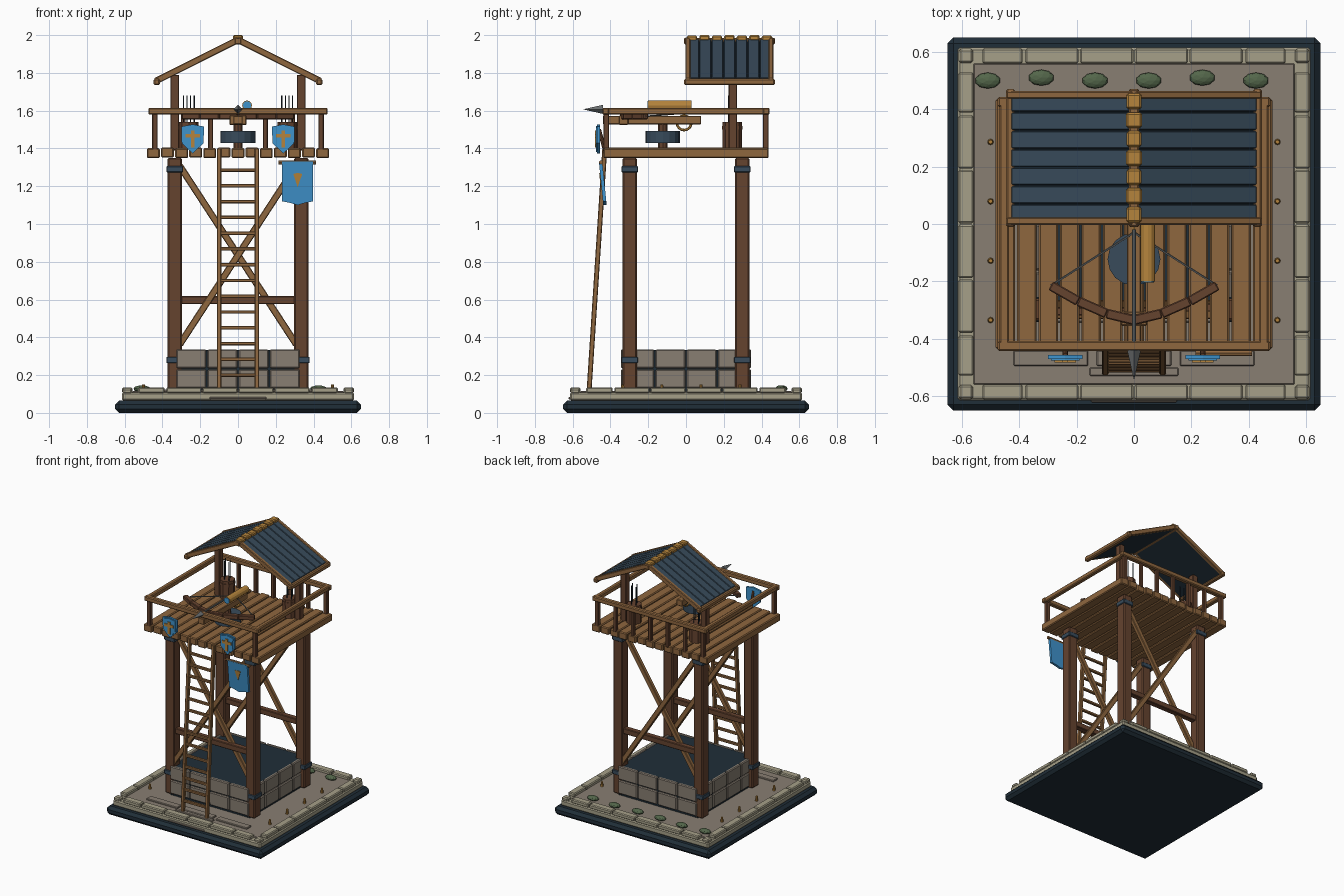
import bpy, bmesh, math
from mathutils import Vector, Matrix

cube = bpy.data.objects.get("Cube")
if cube:
    bpy.data.objects.remove(cube, do_unlink=True)


def material(name, hex_code):
    srgb = [int(hex_code[i:i + 2], 16) / 255 for i in (0, 2, 4)]
    colour = [c / 12.92 if c < 0.04 else ((c + 0.055) / 1.055) ** 2.4 for c in srgb] + [1]
    m = bpy.data.materials.new(name)
    m.use_nodes = True
    m.diffuse_color = colour
    m.node_tree.nodes["Principled BSDF"].inputs["Base Color"].default_value = colour
    return m


WOOD = material("warm wood", "8F673F")
DARK = material("dark wood", "65432F")
GOLD = material("gold", "B5843C")
SLATE = material("slate", "384B5B")
INK = material("dark base", "202E38")
STONE = material("pale stone", "A6A089")
ROCK = material("warm stone", "887E72")
BLUE = material("blue cloth", "3F93CC")
LEAF = material("moss", "53664A")
IRON = material("iron", "6B6F70")


def finish(name, bm, mat, bevel=0.0):
    bmesh.ops.recalc_face_normals(bm, faces=bm.faces)
    me = bpy.data.meshes.new(name)
    bm.to_mesh(me)
    bm.free()
    me.materials.append(mat)
    ob = bpy.data.objects.new(name, me)
    bpy.context.collection.objects.link(ob)
    if bevel:
        mod = ob.modifiers.new("Bevel", 'BEVEL')
        mod.width, mod.segments = bevel, 1
    return ob


def box(name, centre, size, mat, bevel=0.004):
    bm = bmesh.new()
    bmesh.ops.create_cube(bm, size=1, matrix=Matrix.Translation(centre) @ Matrix.Diagonal((*size, 1)))
    return finish(name, bm, mat, bevel)


def slab(name, half, z0, z1, mat, bevel=0.004):
    return box(name, (0, 0, (z0 + z1) / 2), (2 * half, 2 * half, z1 - z0), mat, bevel)


def aim(a, b):
    """Frame at the middle of a-b whose z axis points along it."""
    a, b = Vector(a), Vector(b)
    d = (b - a).normalized()
    side = Vector((0, 1, 0)) if abs(d.y) < 0.9 else Vector((0, 0, 1))
    x = side.cross(d).normalized()
    rot = Matrix((x, d.cross(x), d)).transposed().to_4x4()
    return Matrix.Translation((a + b) / 2) @ rot, (b - a).length


def beam(name, a, b, w, t, mat, bevel=0.004):
    frame, length = aim(a, b)
    bm = bmesh.new()
    bmesh.ops.create_cube(bm, size=1, matrix=frame @ Matrix.Diagonal((w, t, length, 1)))
    return finish(name, bm, mat, bevel)


def rod(name, a, b, r, mat, r2=None, sides=8):
    frame, length = aim(a, b)
    bm = bmesh.new()
    bmesh.ops.create_cone(bm, cap_ends=True, segments=sides, radius1=r,
                          radius2=r if r2 is None else r2, depth=length, matrix=frame)
    return finish(name, bm, mat)


def plate(name, outline, x, y, z, thick, mat, lean=0.0):
    """Upright plate from an x-z outline, leaning back with falling height."""
    bm = bmesh.new()
    face = bm.faces.new([bm.verts.new((x + u, y - lean * v, z + v)) for u, v in outline])
    ext = bmesh.ops.extrude_face_region(bm, geom=[face])["geom"]
    bmesh.ops.translate(bm, verts=[g for g in ext if isinstance(g, bmesh.types.BMVert)], vec=(0, thick, 0))
    return finish(name, bm, mat)


# Ground base, courtyard and border tiles
slab("base_slab", 0.65, 0, 0.065, INK, 0.02)
slab("stone_step", 0.615, 0.065, 0.108, STONE, 0.008)
slab("courtyard", 0.56, 0.1, 0.115, ROCK)
for k in range(4):
    turn = Matrix.Rotation(k * math.pi / 2, 4, 'Z')
    for i in range(6):
        w = 0.14 if i in (0, 5) else 0.186
        c = (i - 2.5) * 0.191 * (0.96 if i in (0, 5) else 1)
        box("border_tile", (c, -0.586, 0.12), (w, 0.054, 0.03), STONE, 0.006).matrix_world = turn
    box("corner_tile", (0.586, -0.586, 0.115), (0.05, 0.05, 0.03), STONE, 0.008).matrix_world = turn
for x in (-0.29, 0, 0.29):
    box("paving_slab", (x, -0.468, 0.117), (0.26, 0.055, 0.016), ROCK)
box("paving_slab", (0, -0.515, 0.117), (0.31, 0.03, 0.014), ROCK)
box("threshold", (0, -0.615, 0.078), (0.3, 0.014, 0.014), ROCK)

# Moss tufts and studs
for i in range(6):
    bm = bmesh.new()
    spot = Matrix.Translation((-0.51 + 0.187 * i, 0.5 + 0.01 * (i % 3 == 1), 0.128))
    bmesh.ops.create_icosphere(bm, subdivisions=2, radius=1, matrix=spot @ Matrix.Diagonal((0.045, 0.028, 0.018, 1)))
    finish("moss_tuft", bm, LEAF)
for sx in (-1, 1):
    for i in range(4):
        rod("stud", (sx * 0.5, -0.335 + 0.207 * i, 0.112), (sx * 0.5, -0.335 + 0.207 * i, 0.15), 0.011, GOLD, 0.007)

# Stone footing: two courses of blocks around a dark core
slab("footing_core", 0.332, 0.11, 0.332, INK)
for k in range(4):
    turn = Matrix.Rotation(k * math.pi / 2, 4, 'Z')
    for row in range(2):
        for i in range(4):
            box("footing_block", ((i - 1.5) * 0.165, -0.332, 0.18 + 0.106 * row),
                (0.158, 0.026, 0.1), ROCK, 0.006).matrix_world = turn

# Legs with iron bands, cross braces on front and back
for sy in (-1, 1):
    y = sy * 0.298
    for sx in (-1, 1):
        box("tower_leg", (sx * 0.335, y, 0.735), (0.076, 0.076, 1.23), DARK, 0.007)
        for z in (0.28, 1.29):
            box("leg_band", (sx * 0.335, y, z), (0.088, 0.088, 0.034), SLATE)
        beam("cross_brace", (-sx * 0.31, y + sx * 0.018, 1.31), (sx * 0.31, y + sx * 0.018, 0.36), 0.036, 0.03, WOOD)
    beam("cross_beam", (-0.3, y, 0.597), (0.3, y, 0.597), 0.042, 0.042, DARK)

# Deck planks
for i in range(13):
    box("deck_plank", ((i - 6) * 0.0747, 0, 1.375 + 0.003 * (i % 2)),
        (0.068, 0.874 - 0.012 * (i % 3 == 1), 0.053), WOOD, 0.006)

# Railing
for s in (-1, 1):
    beam("rail_across", (-0.475, s * 0.425, 1.597), (0.475, s * 0.425, 1.597), 0.036, 0.036, WOOD, 0.006)
    beam("rail_side", (s * 0.452, -0.44, 1.597), (s * 0.452, 0.44, 1.597), 0.034, 0.036, WOOD, 0.006)
    for sy in (-1, 1):
        box("rail_post", (s * 0.44, sy * 0.422, 1.49), (0.03, 0.03, 0.2), DARK)
for i in range(-2, 3):
    box("back_baluster", (i * 0.145, 0.422, 1.49), (0.026, 0.026, 0.2), DARK)

# Roof: slate strips in a timber frame, carried by two posts
for s in (-1, 1):
    box("roof_post", (s * 0.335, 0.248, 1.59), (0.046, 0.046, 0.4), DARK)
    beam("roof_deck", (0, 0.23, 1.965), (s * 0.43, 0.23, 1.75), 0.016, 0.45, INK, 0)
    for i in range(7):
        y = 0.23 + (i - 3) * 0.064
        beam("slate_strip", (s * 0.015, y, 1.974), (s * 0.425, y, 1.769), 0.012, 0.06, SLATE, 0.003)
    for y in (0.01, 0.45):
        beam("gable_board", (0, y, 1.975), (s * 0.437, y, 1.756), 0.034, 0.026, WOOD)
    beam("eave_beam", (s * 0.43, -0.01, 1.752), (s * 0.43, 0.47, 1.752), 0.034, 0.034, WOOD, 0.007)
beam("ridge_beam", (0, -0.01, 1.968), (0, 0.47, 1.968), 0.034, 0.034, WOOD)
for i in range(7):
    bump = 0.003 * (i % 2)
    box("ridge_cap", (0, 0.23 + (i - 3) * 0.066, 1.982 + bump), (0.052 + bump, 0.055, 0.03), GOLD, 0.007)

# Leaning ladder
for s in (-1, 1):
    beam("ladder_rail", (s * 0.1, -0.513, 0.12), (s * 0.1, -0.43, 1.4), 0.024, 0.026, WOOD)
for i in range(14):
    z = 0.2 + i * 0.0835
    y = -0.513 + 0.083 * (z - 0.12) / 1.28
    beam("ladder_rung", (-0.1, y, z), (0.1, y, z), 0.018, 0.02, WOOD, 0.003)

# Arrow barrels
for s in (-1, 1):
    rod("arrow_barrel", (s * 0.26, 0.245, 1.4), (s * 0.26, 0.245, 1.54), 0.052, DARK)
    rod("barrel_hoop", (s * 0.26, 0.245, 1.5), (s * 0.26, 0.245, 1.52), 0.055, DARK)
    for i in range(4):
        x, y = s * 0.26 + (i - 1.5) * 0.019, 0.245 + 0.02 * (-1) ** i
        rod("arrow", (x, y, 1.5), (x, y, 1.68), 0.003, INK, sides=5)

# Mounted crossbow: turntable, stock, bow, string, bolt, scope
rod("turntable", (0, -0.123, 1.43), (0, -0.123, 1.492), 0.092, SLATE, sides=16)
rod("pivot", (0, -0.123, 1.39), (0, -0.123, 1.55), 0.024, DARK)
box("stock", (0, -0.18, 1.55), (0.05, 0.52, 0.046), WOOD)
box("bow_clamp", (0, -0.33, 1.55), (0.09, 0.05, 0.05), WOOD)
for s in (-1, 1):
    arc = [(s * 0.29 * t, -0.335 + 0.12 * t ** 1.5, 1.57) for t in (0, 0.33, 0.67, 1)]
    for a, b in zip(arc, arc[1:]):
        beam("bow_arm", a, b, 0.032, 0.034, DARK)
    rod("bow_string", arc[-1], (0, -0.03, 1.585), 0.004, IRON, sides=5)
rod("bolt_shaft", (0, -0.45, 1.607), (0, -0.02, 1.607), 0.007, IRON)
rod("bolt_head", (0, -0.545, 1.607), (0, -0.44, 1.607), 0.0, IRON, 0.024, 4)
rod("scope", (0.048, -0.2, 1.628), (0.048, 0.03, 1.628), 0.026, GOLD, sides=12)
rod("scope_lens", (0.048, -0.204, 1.628), (0.048, -0.198, 1.628), 0.022, BLUE, sides=12)
bpy.ops.mesh.primitive_torus_add(major_segments=16, minor_segments=6, major_radius=0.038, minor_radius=0.007,
                                 location=(0, -0.01, 1.535), rotation=(0, math.pi / 2, 0))
bpy.context.object.name = "winch_ring"
bpy.context.object.data.materials.append(GOLD)

# Shields with gold crosses on the deck front
shield = [(-0.05, 0.06), (0, 0.07), (0.05, 0.06), (0.048, -0.02), (0, -0.07), (-0.048, -0.02)]
for s in (-1, 1):
    plate("shield_rim", [(u * 1.2, v * 1.1) for u, v in shield], s * 0.24, -0.47, 1.45, 0.014, BLUE)
    plate("shield_face", shield, s * 0.24, -0.476, 1.45, 0.008, BLUE)
    box("shield_cross", (s * 0.24, -0.479, 1.45), (0.02, 0.007, 0.09), GOLD, 0)
    box("shield_cross", (s * 0.24, -0.479, 1.467), (0.075, 0.007, 0.02), GOLD, 0)
    rod("shield_peg", (s * 0.24, -0.46, 1.5), (s * 0.24, -0.43, 1.39), 0.01, DARK)

# Hanging banner
rod("banner_rod", (0.215, -0.45, 1.326), (0.412, -0.45, 1.326), 0.011, WOOD)
cloth = [(-0.082, 0.11), (0.082, 0.11), (0.082, -0.1), (0.04, -0.108), (0, -0.12), (-0.04, -0.108), (-0.082, -0.1)]
plate("banner", cloth, 0.316, -0.45, 1.22, 0.018, BLUE, 0.1)
plate("banner_emblem", [(-0.024, 0.03), (0, 0.036), (0.024, 0.03), (0, -0.04)], 0.316, -0.456, 1.235, 0.008, GOLD, 0.1)
